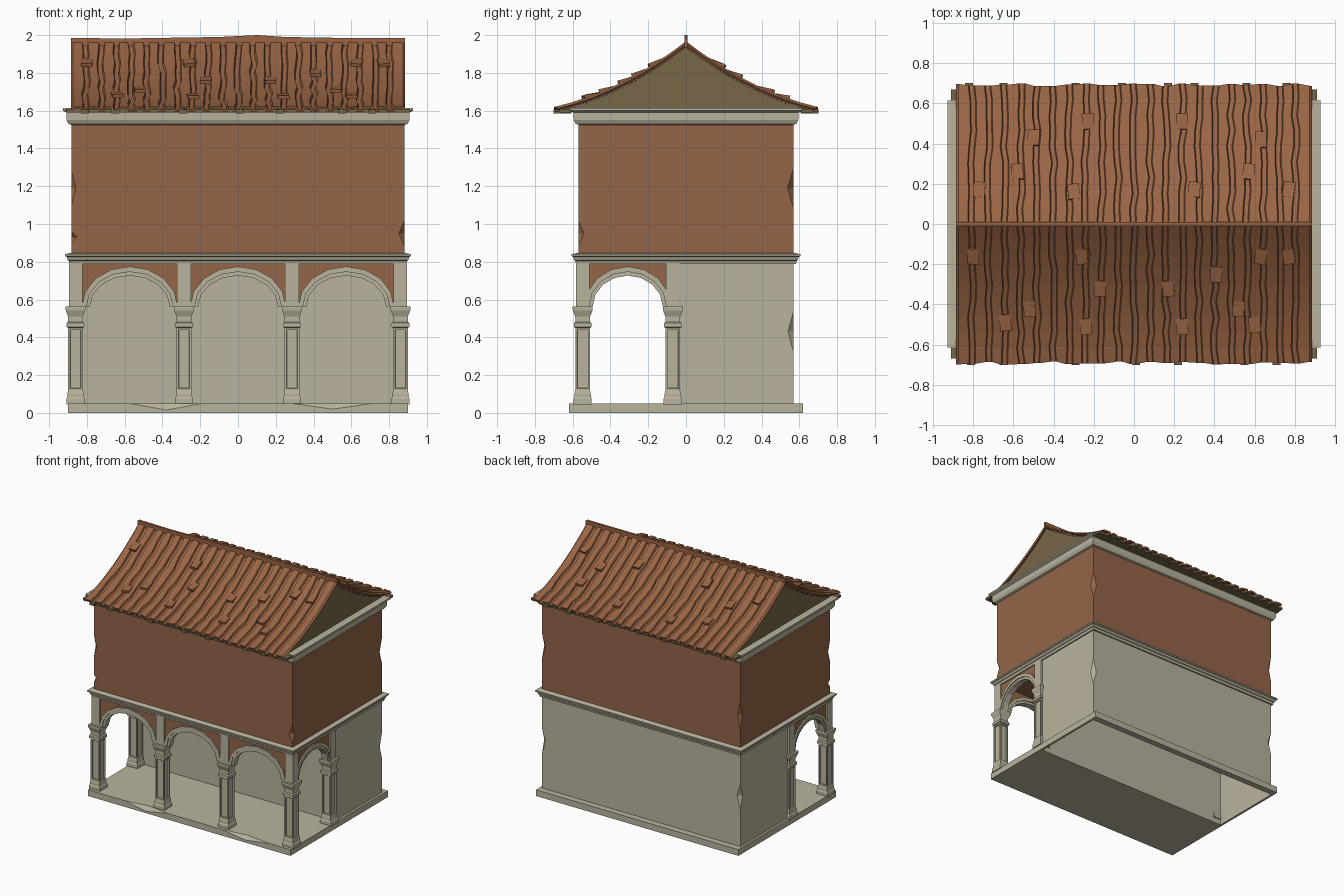
import bpy, bmesh, math, random
from mathutils import Matrix

if "Cube" in bpy.data.objects:
    bpy.data.objects.remove(bpy.data.objects["Cube"])

random.seed(4)


def material(name, rgb):
    m = bpy.data.materials.new(name)
    m.diffuse_color = (*[((c / 255 + 0.055) / 1.055) ** 2.4 for c in rgb], 1)
    m.use_nodes = True
    m.node_tree.nodes["Principled BSDF"].inputs["Base Color"].default_value = m.diffuse_color
    return m


STONE = material("pale stone", (186, 180, 158))
PLASTER = material("brown plaster", (148, 101, 72))
TILE = material("roof tile", (154, 101, 69))
TIMBER = material("olive timber", (120, 103, 72))


def finish(name, bm, mat, recalc=True):
    if recalc:
        bmesh.ops.recalc_face_normals(bm, faces=bm.faces)
    me = bpy.data.meshes.new(name)
    bm.to_mesh(me)
    bm.free()
    me.materials.append(mat)
    ob = bpy.data.objects.new(name, me)
    bpy.context.collection.objects.link(ob)
    return ob


def loft(name, cx, cy, hx, hy, profile, mat, panel=None, bottom=True, top=True):
    """Rectangular stack: profile is a list of (outward offset, z)."""
    bm = bmesh.new()
    rings = [[bm.verts.new((cx + sx * (hx + o), cy + sy * (hy + o), z))
              for sx, sy in ((-1, -1), (1, -1), (1, 1), (-1, 1))] for o, z in profile]
    panels = []
    for k, (a, b) in enumerate(zip(rings, rings[1:])):
        for i in range(4):
            j = (i + 1) % 4
            f = bm.faces.new((a[i], a[j], b[j], b[i]))
            if k == panel:
                panels.append(f)
    if bottom:
        bm.faces.new(rings[0][::-1])
    if top:
        bm.faces.new(rings[-1])
    if panels:  # sunken panel on each side of a shaft
        bm.normal_update()
        bmesh.ops.inset_individual(bm, faces=panels, thickness=0.014)
        bmesh.ops.inset_individual(bm, faces=panels, thickness=0.003, depth=-0.009)
    return finish(name, bm, mat, recalc=False)


def strip(name, low, high, half, mat, centre=(0, 0), axis='x'):
    """Slab between two (u, z) curves, thickened across its plane."""
    bm = bmesh.new()

    def put(p, t):
        u = (p[0], t) if axis == 'x' else (t, p[0])
        return bm.verts.new((centre[0] + u[0], centre[1] + u[1], p[1]))
    secs = [[put(a, -half), put(a, half), put(b, half), put(b, -half)] for a, b in zip(low, high)]
    for s, t in zip(secs, secs[1:]):
        for i in range(4):
            j = (i + 1) % 4
            bm.faces.new((s[i], s[j], t[j], t[i]))
    bm.faces.new(secs[0])
    bm.faces.new(secs[-1])
    return finish(name, bm, mat)


def chip(ob, spots, open_faces=()):
    """Knock flat chips out of edges with stretched octahedra, then remove hidden end faces."""
    bm = bmesh.new()
    for pos, size in spots:
        m = Matrix.Translation(pos) @ Matrix.Diagonal((*size, 1))
        bmesh.ops.create_uvsphere(bm, u_segments=4, v_segments=2, radius=1, matrix=m)
    cutter = finish("chip_cutter", bm, ob.data.materials[0])
    cutter.hide_render = True
    mod = ob.modifiers.new("chips", 'BOOLEAN')
    mod.operation, mod.object, mod.solver = 'DIFFERENCE', cutter, 'EXACT'
    bpy.context.view_layer.objects.active = ob
    bpy.ops.object.modifier_apply(modifier=mod.name)
    bpy.data.objects.remove(cutter)
    bm = bmesh.new()
    bm.from_mesh(ob.data)
    bm.normal_update()
    gone = [f for f in bm.faces if any(f.normal.z * s > 0.9 for s in open_faces)]
    bmesh.ops.delete(bm, geom=gone, context='FACES')
    bm.to_mesh(ob.data)
    bm.free()


# Plinth: solid floor under the loggia, open rim under the hollow room
slab = loft("loggia_floor", 0, -0.325, 0.90, 0.295, [(0, 0), (0, 0.05)], STONE)
chip(slab, [((-0.38, -0.62, 0.055), (0.22, 0.03, 0.04)), ((0.5, -0.62, 0.055), (0.25, 0.03, 0.035))])
for s in (1, -1):
    loft("plinth_side", s * 0.891, 0.295, 0.009, 0.325, [(0, 0), (0, 0.05)], STONE)
loft("plinth_back", 0, 0.595, 0.882, 0.025, [(0, 0), (0, 0.05)], STONE)

# Lower room and upper storey
room = loft("lower_room", 0, 0.27, 0.882, 0.30, [(0, 0.0), (0, 0.80)], STONE)
chip(room, [((0.882, 0.57, 0.43), (0.03, 0.03, 0.11)), ((-0.882, 0.57, 0.45), (0.03, 0.03, 0.1))], (-1, 1))
upper = loft("upper_storey", 0, 0, 0.882, 0.57, [(0, 0.80), (0, 1.56)], PLASTER)
chip(upper, [((-0.882, -0.57, 1.19), (0.025, 0.025, 0.09)), ((-0.882, -0.57, 0.93), (0.03, 0.03, 0.03)),
             ((0.882, -0.57, 0.95), (0.03, 0.03, 0.07)), ((0.882, 0.57, 1.19), (0.032, 0.032, 0.11)),
             ((-0.882, 0.57, 1.1), (0.025, 0.025, 0.12))], (1,))

# Moulded bands
loft("string_course", 0, 0, 0.882, 0.572,
     [(-0.06, 0.787), (0.010, 0.787), (0.014, 0.805), (0.02, 0.81), (0.024, 0.825), (0.034, 0.83), (0.034, 0.84),
      (-0.003, 0.848)], STONE, bottom=False, top=False)
loft("cornice", 0, 0, 0.885, 0.572,
     [(-0.003, 1.525), (0.012, 1.53), (0.022, 1.55), (0.024, 1.59), (0.042, 1.60), (0.042, 1.613)], STONE, bottom=False)

# Columns with sunken panels, and the piers above them
COLUMN = [(0.008, 0.045), (0.008, 0.075), (0.003, 0.085), (0.003, 0.10), (-0.001, 0.12), (-0.001, 0.45),
          (0.007, 0.455), (0.007, 0.475), (-0.001, 0.482), (-0.001, 0.51), (0.011, 0.54), (0.013, 0.548), (0.013, 0.563)]
XS, FRONT, REAR = (-0.86, -0.286, 0.286, 0.86), -0.547, -0.07
for x, y in [(x, FRONT) for x in XS] + [(XS[0], REAR), (XS[3], REAR)]:
    loft("column", x, y, 0.04, 0.04, COLUMN, STONE, panel=4)
    loft("pier", x, y, 0.036, 0.036, [(0, 0.56), (0, 0.79)], STONE)


# Arches: brown spandrel, stone archivolt in two steps
def arc(a, rise, n=8):
    return [(-a * math.cos(math.pi * k / n), 0.562 + rise * math.sin(math.pi * k / n)) for k in range(n + 1)]


def arch(centre, axis, clear):
    inner, mid, outer = arc(clear, 0.165), arc(clear + 0.018, 0.185), arc(clear + 0.042, 0.213)
    strip("arch_inner_ring", inner, mid, 0.026, STONE, centre, axis)
    strip("archivolt", mid, outer, 0.034, STONE, centre, axis)
    strip("spandrel", outer, [(u, 0.79) for u, z in outer], 0.024, PLASTER, centre, axis)


for a, b in zip(XS, XS[1:]):
    arch(((a + b) / 2, FRONT), 'x', 0.212)
for x in (XS[0], XS[3]):
    arch((x, (FRONT + REAR) / 2), 'y', 0.186)


# Roof: swept slope profile
A, B = 0.77, 0.39


def roof_z(y):
    return 1.967 - A * abs(y) + B * y * y


ys = [0.64 * k / 8 for k in range(-8, 9)]
strip("gable_fill", [(y, 1.60) for y in ys], [(y, max(1.605, roof_z(y) - 0.03)) for y in ys], 0.868, TIMBER, axis='y')

# Wavy tile rows, one grid per slope, with grooves between the rows
ROWS, STEPS, HALF = 22, 9, 0.885
for s in (1, -1):
    bm = bmesh.new()
    wob = [[random.uniform(-0.008, 0.008) if 0 < i < ROWS else 0 for _ in range(STEPS + 1)]
           for i in range(ROWS + 1)]
    ends = [random.uniform(0.685, 0.70) for _ in range(ROWS + 1)]
    grid = []
    for i in range(ROWS + 1):
        section = [(-0.016, 0), (-0.011, 0.017), (0.011, 0.017), (0.016, 0)]
        if i == 0:
            section = [(0, 0.012), (0.012, 0)]
        elif i == ROWS:
            section = [(-0.012, 0), (0, 0.012)]
        for dx, drop in section:
            line = []
            for j in range(STEPS + 1):
                y = ends[i] * j / STEPS
                x = -HALF + 2 * HALF * i / ROWS + dx + wob[i][j]
                line.append(bm.verts.new((x, s * y, roof_z(y) - drop)))
            grid.append(line)
    for a, b in zip(grid, grid[1:]):
        for j in range(STEPS):
            f = (a[j], b[j], b[j + 1], a[j + 1])
            bm.faces.new(f if s > 0 else f[::-1])
    roof = finish("roof_tiles", bm, TILE, recalc=False)
    mod = roof.modifiers.new("thickness", 'SOLIDIFY')
    mod.thickness, mod.offset = 0.013, -1

# Slipped tiles with their lower ends lifted out of the slopes
bm = bmesh.new()
for s, spots in ((-1, [(-0.80, 0.16), (-0.64, 0.49), (-0.52, 0.42), (-0.24, 0.51), (-0.17, 0.32), (-0.26, 0.16),
                       (0.17, 0.32), (0.24, 0.51), (0.41, 0.25), (0.52, 0.42), (0.63, 0.16), (0.6, 0.5), (0.77, 0.16)]),
                 (1, [(-0.77, 0.17), (-0.58, 0.26), (-0.5, 0.43), (-0.23, 0.51), (-0.3, 0.16), (0.3, 0.17),
                      (0.24, 0.51), (0.57, 0.26), (0.63, 0.42), (0.77, 0.17)])):
    for x, y in spots:
        m = (Matrix.Translation((x, s * y, roof_z(y) + 0.001)) @ Matrix.Rotation(s * (math.atan(2 * B * y - A) + 0.2), 4, 'X')
             @ Matrix.Rotation(random.uniform(-0.15, 0.15), 4, 'Z') @ Matrix.Diagonal((0.058, 0.08, 0.018, 1)))
        bmesh.ops.create_cube(bm, size=1, matrix=m)
finish("slipped_tiles", bm, TILE)

# Uneven ridge cap
ridge = [(-0.885, 1.985), (-0.6, 1.982), (-0.3, 1.987), (-0.1, 1.99), (0.1, 2.0), (0.25, 1.99), (0.5, 1.986), (0.885, 1.985)]
strip("ridge_cap", [(x, 1.935) for x, z in ridge], ridge, 0.009, TILE)

# Eaves boards and rafter ends
for s, xs in ((1, (-0.82, -0.65, -0.29, -0.06, 0.17, 0.30, 0.56, 0.76)), (-1, (-0.81, -0.65, -0.29, 0.01, 0.22, 0.55, 0.71))):
    loft("eaves_board", 0, s * 0.635, 0.91, 0.035, [(0, 1.59), (0, 1.608)], TIMBER)
    for x in xs:
        loft("rafter_end", x, s * 0.655, 0.02, 0.047, [(0, 1.586), (0, 1.605)], TIMBER)
